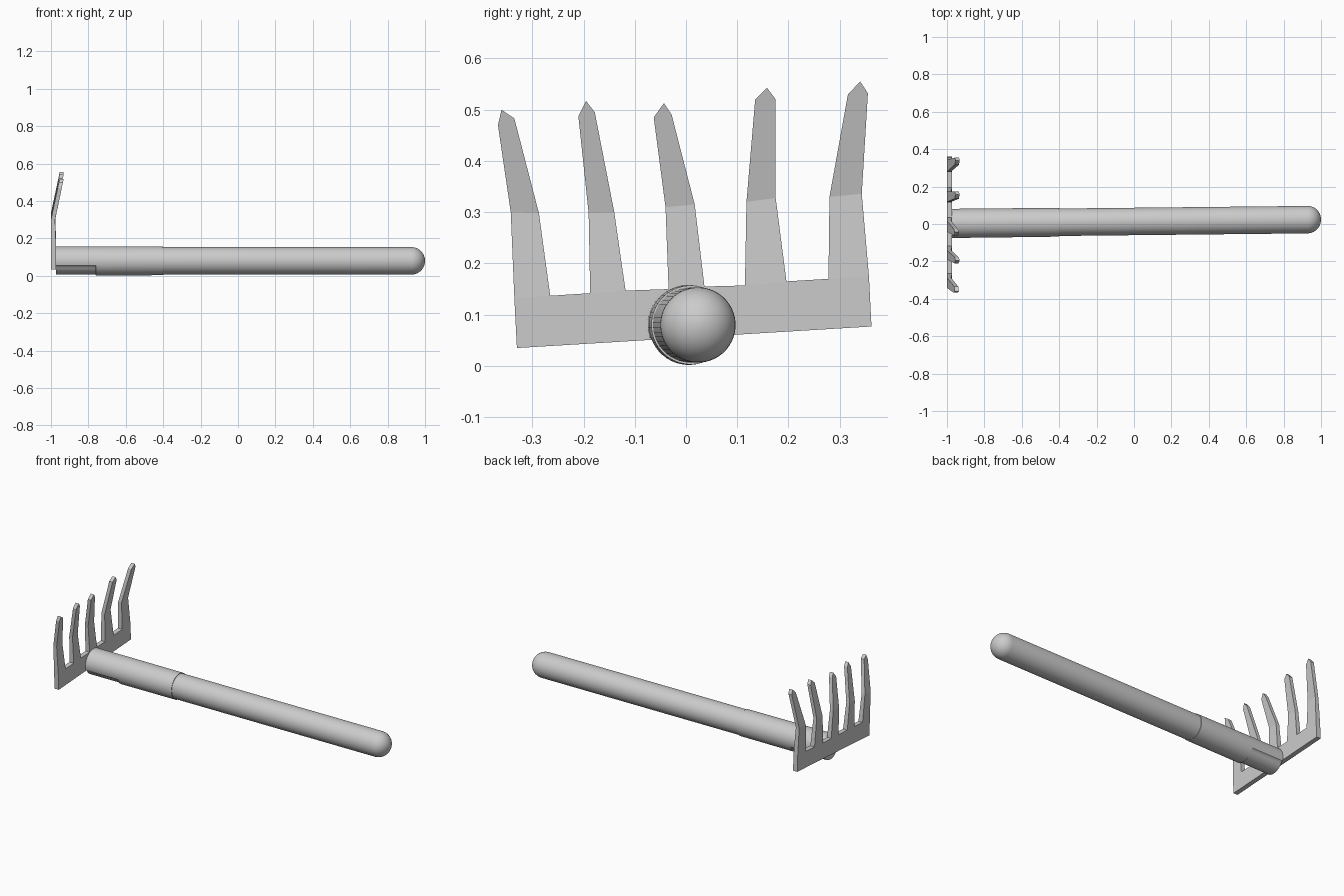
import bpy, bmesh
from math import cos, sin, pi, radians
from mathutils import Vector

cube = bpy.data.objects.get("Cube")
if cube:
    bpy.data.objects.remove(cube, do_unlink=True)

grey = bpy.data.materials.new("light_grey")
grey.use_nodes = True
grey.diffuse_color = (0.6, 0.6, 0.6, 1)
shader = next(n for n in grey.node_tree.nodes if n.type == 'BSDF_PRINCIPLED')
shader.inputs["Base Color"].default_value = grey.diffuse_color


def finish(bm, name, smooth=False):
    """Turn a bmesh into a named object in the scene."""
    bmesh.ops.recalc_face_normals(bm, faces=bm.faces)
    mesh = bpy.data.meshes.new(name)
    bm.to_mesh(mesh)
    bm.free()
    mesh.materials.append(grey)
    obj = bpy.data.objects.new(name, mesh)
    bpy.context.collection.objects.link(obj)
    if smooth:
        bpy.ops.object.select_all(action='DESELECT')
        obj.select_set(True)
        bpy.context.view_layer.objects.active = obj
        bpy.ops.object.shade_smooth_by_angle(angle=radians(35))
    return obj


def axis(x):
    """Centre line of the slightly skewed shaft."""
    return Vector((x, 0.0135 + 0.0105 * x, 0.08))


def lathe(name, stations, recess=lambda x, a: 0, sides=48):
    """Loft closed rings of the given (x, radius) along the shaft."""
    bm = bmesh.new()
    rings = []
    for x, r in stations:
        ring = []
        for i in range(sides):
            a = 2 * pi * (i + 0.5) / sides
            rr = r - recess(x, a)
            ring.append(bm.verts.new(axis(x) + Vector((0, rr * cos(a), rr * sin(a)))))
        rings.append(ring)
    for a, b in zip(rings, rings[1:]):
        for i in range(sides):
            j = (i + 1) % sides
            bm.faces.new((a[i], a[j], b[j], b[i]))
    bm.faces.new(rings[0])
    bm.faces.new(rings[-1])
    return finish(bm, name, True)


# Handle with a domed end
R = 0.0735
dome = [(0.928 + 0.072 * sin(t * pi / 20), R * cos(t * pi / 20)) for t in range(10)]
lathe("handle", [(-0.45, R)] + dome + [(1.0, 0.004)])

# Ferrule, set back along the underside near the rake head
lathe("ferrule", [(-0.972, 0.078), (-0.762, 0.078), (-0.76, 0.078), (-0.4, 0.077)],
      lambda x, a: 0.006 if x < -0.761 and sin(a) < -0.35 else 0)

# Tines: base, knee and shoulder on one side, tip, then back down the other
tines = [
    [(-.335, .133), (-.342, .3), (-.367, .47), (-.36, .5), (-.335, .483), (-.287, .298), (-.265, .137)],
    [(-.187, .142), (-.19, .298), (-.21, .487), (-.195, .517), (-.178, .495), (-.14, .3), (-.118, .147)],
    [(-.034, .15), (-.04, .31), (-.063, .485), (-.043, .513), (-.028, .49), (.017, .315), (.036, .155)],
    [(.115, .157), (.118, .32), (.135, .52), (.158, .543), (.175, .52), (.175, .328), (.196, .165)],
    [(.278, .17), (.28, .33), (.316, .53), (.34, .555), (.355, .532), (.343, .336), (.357, .175)],
]

# Rake head: bar and bent tines drawn as one sheet, then thickened
bm = bmesh.new()
top_edge = []
for pts in tines:
    knee = (pts[1][1] + pts[5][1]) / 2
    v = []
    for i, (y, z) in enumerate(pts):
        bend = 0.21 * (z - knee) if 2 <= i <= 4 else 0
        v.append(bm.verts.new((-1 + bend, y, z)))
    bm.faces.new((v[0], v[1], v[5], v[6]))
    bm.faces.new(v[1:6])
    top_edge += [v[0], v[6]]
corners = [bm.verts.new((-1, y, z)) for y, z in ((.362, .077), (-.33, .035))]
bm.faces.new(top_edge + corners)
new = bmesh.ops.extrude_face_region(bm, geom=bm.faces[:], use_keep_orig=True)
for e in new["geom"]:
    if isinstance(e, bmesh.types.BMVert):
        e.co.x += 0.028 if e.co.z < 0.25 else 0.022
finish(bm, "rake_head")
